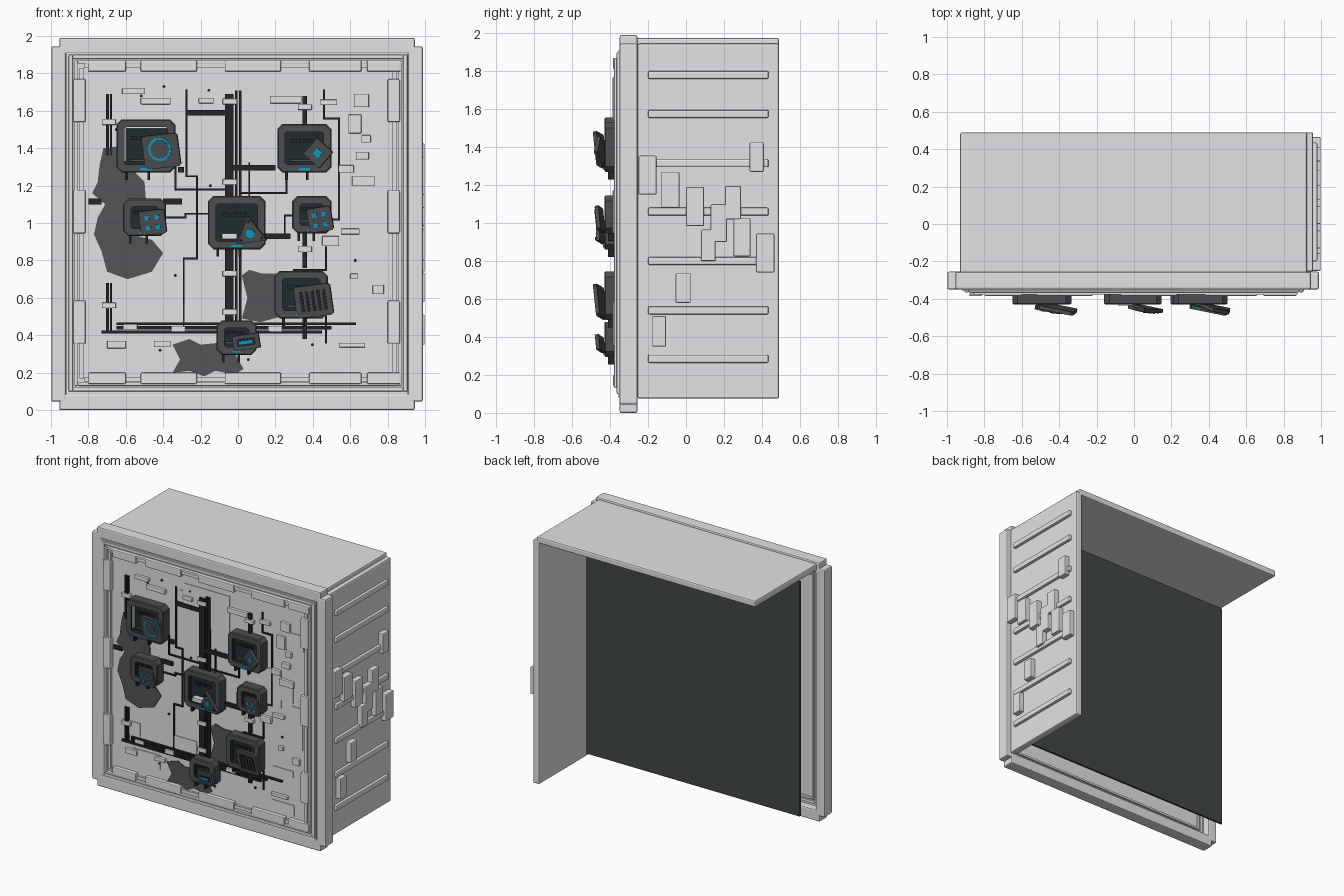
import bpy, bmesh, math, random

random.seed(4)


def material(name, rgb):
    m = bpy.data.materials.new(name)
    m.diffuse_color = (*rgb, 1)
    return m


MATS = [material("light_grey", (0.77, 0.77, 0.79)),
        material("dark_grey", (0.072, 0.077, 0.081)),
        material("black", (0.017, 0.018, 0.020)),
        material("deep_teal", (0.014, 0.025, 0.027)),
        material("cyan", (0.003, 0.35, 0.57)),
        material("scorch", (0.088, 0.091, 0.095)),
        material("sheet_charcoal", (0.054, 0.063, 0.065))]
GREY, DARK, BLACK, TEAL, CYAN, SCORCH, SHEET = range(7)


def rect(x0, x1, z0, z1):
    return [(x0, z0), (x1, z0), (x1, z1), (x0, z1)]


def centred(w, h, cx=0, cz=0):
    return rect(cx - w / 2, cx + w / 2, cz - h / 2, cz + h / 2)


def ngon(n, r, cx=0, cz=0, turn=0):
    return [(cx + r * math.cos(turn + math.tau * i / n),
             cz + r * math.sin(turn + math.tau * i / n)) for i in range(n)]


def chamfered(x0, x1, z0, z1, c):
    return [(x0 + c, z0), (x1 - c, z0), (x1, z0 + c), (x1, z1 - c),
            (x1 - c, z1), (x0 + c, z1), (x0, z1 - c), (x0, z0 + c)]


def loft(bm, loops, mats):
    """Skin successive (outline, y) loops, then cap both ends; mats has one entry per band plus the last cap."""
    rows = [[bm.verts.new((x, y, z)) for x, z in pts] for pts, y in loops]
    n = len(rows[0])
    bm.faces.new(rows[0]).material_index = mats[0]
    for a, b, m in zip(rows, rows[1:], mats):
        for i in range(n):
            bm.faces.new((a[i], b[i], b[(i + 1) % n], a[(i + 1) % n])).material_index = m
    bm.faces.new(rows[-1][::-1]).material_index = mats[-1]


def prism(bm, pts, y0, y1, mat):
    loft(bm, [(pts, y0), (pts, y1)], [mat, mat])


def finish(name, bm, bevel=0.0):
    bmesh.ops.recalc_face_normals(bm, faces=bm.faces[:])
    me = bpy.data.meshes.new(name)
    bm.to_mesh(me)
    bm.free()
    for m in MATS:
        me.materials.append(m)
    ob = bpy.data.objects.new(name, me)
    bpy.context.collection.objects.link(ob)
    if bevel:
        mod = ob.modifiers.new("bevel", 'BEVEL')
        mod.width, mod.segments = bevel, 2
        mod.limit_method = 'ANGLE'
    return ob


def solid(name, pieces, bevel=0.0):
    bm = bmesh.new()
    for p in pieces:
        prism(bm, *p)
    return finish(name, bm, bevel)


# Outer frame with stepped corners
bars = [(rect(-0.998, -0.92, 0.045, 1.945), -0.35, -0.255, GREY),
        (rect(0.91, 0.988, 0.045, 1.945), -0.35, -0.255, GREY)]
for zc in (0.0425, 1.9475):
    bars.append((centred(1.90, 0.085, -0.005, zc), -0.349, -0.256, GREY))
solid("outer_frame", bars, 0.009)


def ring(name, hx, z0, z1, w, y0, y1):
    solid(name, [(rect(-hx, -hx + w, z0, z1), y0, y1, GREY),
                 (rect(hx - w, hx, z0, z1), y0, y1, GREY),
                 (rect(-hx + w, hx - w, z0, z0 + w), y0, y1, GREY),
                 (rect(-hx + w, hx - w, z1 - w, z1), y0, y1, GREY)], 0.004)


ring("bezel_outer", 0.905, 0.10, 1.90, 0.022, -0.365, -0.30)
ring("bezel_inner", 0.875, 0.13, 1.87, 0.018, -0.378, -0.30)
solid("wall_panel", [(rect(-0.92, 0.91, 0.08, 1.91), -0.355, -0.31, GREY)])

# Housing: top, right wall and inner dark sheet
solid("top_panel", [(rect(-0.93, 0.925, 1.925, 1.975), -0.265, 0.49, GREY)], 0.010)
solid("right_panel", [(rect(0.905, 0.958, 0.075, 1.945), -0.255, 0.49, GREY)], 0.010)
solid("inner_sheet", [(rect(-0.907, 0.907, 0.095, 1.90), -0.10, -0.082, SHEET)], 0.004)

# Ribs and blocks on the right wall
solid("side_ribs", [(rect(0.94, 0.98, z - 0.021, z + 0.021), -0.20, 0.435, GREY)
                    for z in (1.78, 1.575, 1.315, 1.06, 0.80, 0.54, 0.285)], 0.008)
BLOCKS = [(-0.25, -0.155, 1.15, 1.355), (-0.13, -0.035, 1.08, 1.27), (0.0, 0.095, 0.985, 1.19),
          (0.13, 0.215, 0.90, 1.10), (0.205, 0.29, 1.02, 1.195), (0.08, 0.155, 0.80, 0.965),
          (0.25, 0.34, 0.825, 1.025), (0.37, 0.465, 0.74, 0.945), (0.335, 0.41, 1.27, 1.425),
          (-0.055, 0.025, 0.58, 0.735), (-0.18, -0.105, 0.35, 0.51)]
solid("side_blocks", [(rect(0.94, 0.998, z0, z1), y0, y1, GREY)
                      for y0, y1, z0, z1 in BLOCKS], 0.006)

# Clips and rails around the panel edge
clips = []
for x0, x1 in ((-0.80, -0.60), (-0.52, -0.22), (-0.07, 0.23), (0.38, 0.66), (0.69, 0.87)):
    clips += [(rect(x0, x1, z0, z0 + 0.06), -0.384, -0.34, GREY) for z0 in (0.14, 1.81)]
for x0 in (-0.88, 0.80):
    clips += [(rect(x0, x0 + 0.065, z, z + 0.23), -0.386, -0.34, GREY)
              for z in (0.355, 0.945, 1.54)]
solid("edge_clips", clips, 0.006)
rails = [(centred(0.024, 1.66, s * 0.835, 1.0), -0.37, -0.34, GREY) for s in (-1, 1)]
rails += [(centred(1.64, 0.024, 0, z), -0.37, -0.34, GREY) for z in (0.165, 1.84)]
solid("edge_rails", rails)

# Thin plates and small modules on the panel
PLATES = [(-0.21, 0.18, 1.47, 1.76), (0.62, 0.81, 1.50, 1.62), (0.71, 0.80, 0.74, 1.06),
          (-0.30, -0.10, 0.47, 0.57), (-0.73, -0.58, 0.48, 0.58), (-0.64, -0.41, 0.27, 0.38),
          (0.54, 0.73, 0.22, 0.30), (0.55, 0.72, 0.51, 0.56), (-0.24, -0.02, 1.64, 1.70),
          (0.62, 0.72, 1.08, 1.20), (0.50, 0.62, 1.02, 1.30)]
solid("thin_plates", [(rect(*p), -0.361, -0.34, GREY) for p in PLATES])
MODULES = [(-0.52, -0.36, 1.635, 1.67), (-0.62, -0.50, 1.69, 1.72), (0.17, 0.34, 1.64, 1.68),
           (0.62, 0.70, 1.62, 1.69), (0.59, 0.66, 1.48, 1.58), (0.54, 0.62, 1.27, 1.31),
           (0.63, 0.70, 1.34, 1.38), (0.61, 0.73, 1.20, 1.25), (0.45, 0.54, 0.88, 0.93),
           (0.55, 0.65, 0.94, 0.97), (-0.70, -0.60, 0.33, 0.37), (-0.45, -0.36, 0.34, 0.37),
           (0.54, 0.68, 0.335, 0.36), (0.72, 0.78, 0.62, 0.67), (0.60, 0.64, 0.70, 0.73),
           (0.44, 0.53, 1.63, 1.66), (-0.21, -0.13, 1.64, 1.67), (0.66, 0.71, 1.43, 1.47)]
solid("small_modules", [(rect(*p), -0.376, -0.34, GREY) for p in MODULES], 0.004)

# Scorch marks: thin plates with ragged outlines
LEFT = [(-0.74, 1.31), (-0.72, 1.40), (-0.64, 1.41), (-0.56, 1.28), (-0.50, 1.22), (-0.49, 1.10),
        (-0.53, 0.93), (-0.46, 0.91), (-0.40, 0.84), (-0.46, 0.74), (-0.59, 0.70), (-0.70, 0.74),
        (-0.73, 0.85), (-0.77, 0.94), (-0.75, 1.03), (-0.71, 1.10), (-0.78, 1.16), (-0.75, 1.22)]
MIDDLE = [(0.02, 0.72), (0.06, 0.75), (0.13, 0.73), (0.21, 0.73), (0.23, 0.50), (0.12, 0.47),
          (0.02, 0.49), (0.05, 0.60)]
LOW = [(-0.35, 0.35), (-0.26, 0.38), (-0.20, 0.35), (-0.10, 0.36), (-0.01, 0.29), (0.03, 0.22),
       (-0.02, 0.19), (-0.12, 0.21), (-0.18, 0.18), (-0.26, 0.21), (-0.35, 0.20), (-0.31, 0.27)]
solid("scorch_marks", [(p, -0.363, -0.354, SCORCH) for p in (LEFT, MIDDLE, LOW)])

# Cable bundles and routed traces
BUNDLES = [(-0.07, -0.025, 0.46, 1.69), (-0.015, -0.002, 0.46, 1.71), (0.006, 0.020, 0.46, 1.71),
           (-0.705, -0.69, 1.36, 1.69), (-0.685, -0.675, 1.36, 1.69),
           (-0.705, -0.69, 0.41, 0.68), (-0.685, -0.675, 0.41, 0.68),
           (0.345, 0.37, 1.50, 1.68), (0.345, 0.37, 0.76, 0.95), (0.345, 0.37, 0.38, 0.50),
           (-0.65, 0.63, 0.455, 0.468), (-0.65, 0.50, 0.432, 0.449), (-0.73, 0.45, 0.41, 0.426),
           (-0.27, -0.06, 1.575, 1.605), (-0.07, 0.20, 1.28, 1.31), (-0.80, -0.73, 1.10, 1.13),
           (-0.40, -0.30, 1.10, 1.13), (0.12, 0.28, 0.915, 0.945), (-0.32, -0.29, 1.27, 1.30)]
solid("cable_bundles", [(rect(*b), -0.371, -0.34, BLACK) for b in BUNDLES])
TRACES = [[(-0.275, 1.71), (-0.275, 1.25), (-0.22, 1.25), (-0.22, 0.81), (-0.29, 0.81), (-0.29, 0.45)],
          [(-0.335, 1.32), (-0.335, 1.18), (-0.05, 1.18)],
          [(-0.40, 1.03), (-0.28, 1.03), (-0.28, 1.05), (-0.15, 1.05)],
          [(0.46, 1.71), (0.46, 1.56), (0.54, 1.56), (0.54, 1.02), (0.48, 1.02)],
          [(0.02, 1.16), (0.26, 1.16), (0.26, 1.28)], [(0.06, 1.14), (0.06, 1.32)],
          [(0.14, 0.93), (0.25, 0.93), (0.25, 1.04), (0.30, 1.04)],
          [(0.30, 0.75), (0.47, 0.75), (0.47, 0.87)], [(0.47, 0.36), (0.47, 0.50)]]
runs = []
for path in TRACES:
    for (xa, za), (xb, zb) in zip(path, path[1:]):
        runs.append((rect(min(xa, xb) - 0.005, max(xa, xb) + 0.005,
                          min(za, zb) - 0.005, max(za, zb) + 0.005), -0.366, -0.35, BLACK))
solid("routed_traces", runs)
CLAMPS = [(-0.045, 1.65), (-0.045, 1.22), (-0.045, 0.73), (-0.045, 0.525), (-0.575, 0.445),
          (-0.32, 0.435), (0.2, 0.435), (-0.69, 1.54), (-0.69, 0.56), (0.357, 1.62), (0.357, 0.86)]
solid("cable_clamps", [(centred(0.075, 0.03, x, z), -0.378, -0.35, GREY) for x, z in CLAMPS], 0.004)
solid("bolts", [(ngon(8, 0.008, random.uniform(-0.75, 0.75), z), -0.364, -0.35, BLACK)
                for z in (1.73, 1.70, 1.71, 1.68, 1.5, 1.2, 0.8, 0.65, 0.35, 0.32, 0.27, 0.72)])

# Wall devices: chamfered housing with recessed screen, prongs and inner parts
DEVICES = [("upper_left", -0.65, -0.335, 1.27, 1.555), ("upper_right", 0.21, 0.50, 1.27, 1.53),
           ("mid_left", -0.615, -0.385, 0.93, 1.13), ("centre", -0.16, 0.147, 0.86, 1.145),
           ("mid_right", 0.29, 0.50, 0.945, 1.145), ("lower_right", 0.195, 0.48, 0.49, 0.745),
           ("lower_centre", -0.115, 0.10, 0.295, 0.48)]
for name, x0, x1, z0, z1 in DEVICES:
    bm = bmesh.new()
    w, h, t = x1 - x0, z1 - z0, 0.042
    outer = chamfered(x0, x1, z0, z1, 0.028)
    lip = chamfered(x0 + 0.006, x1 - 0.006, z0 + 0.006, z1 - 0.006, 0.026)
    inner = chamfered(x0 + t, x1 - t, z0 + t, z1 - t, 0.010)
    loft(bm, [(outer, -0.35), (outer, -0.424), (lip, -0.43), (inner, -0.43), (inner, -0.395)],
         [DARK, DARK, DARK, BLACK, TEAL])
    cx = (x0 + x1) / 2
    for i in range(3):
        prism(bm, centred(w * 0.12, h * 0.08, x0 + w * (0.3 + 0.16 * i), z1 - h * 0.35), -0.405, -0.39, BLACK)
    prism(bm, centred(w * 0.55, 0.012, cx, z0 + 0.065), -0.412, -0.39, DARK)
    prism(bm, centred(w * 0.2, 0.012, cx, z0 + 0.018), -0.436, -0.42, CYAN)
    for s in (0.17, 0.55):
        prism(bm, centred(0.014, 0.05, x0 + w * s, z0 - 0.015), -0.41, -0.38, BLACK)
    finish(name + "_device", bm)
solid("centre_tag", [(centred(0.08, 0.03, -0.045, 0.93), -0.436, -0.39, GREY)])
solid("upper_left_trim", [(rect(-0.606, -0.38, 1.505, 1.513), -0.42, -0.39, GREY),
                          (rect(-0.606, -0.598, 1.33, 1.505), -0.42, -0.39, GREY)])


# Loose cover plates hanging off the devices, top right corner swung forward
def cover(name, x, z, outline, marks, roll):
    pieces = [(outline, -0.01, 0.01, DARK)] + [(p, -0.01 - t, -0.008, m) for p, t, m in marks]
    ob = solid(name, pieces)
    ob.location = (x, -0.453, z)
    ob.rotation_euler = (0.13, roll, -0.2)


dots = [(centred(0.024, 0.024, sx * 0.027, sz * 0.027), 0.006, CYAN) for sx in (-1, 1) for sz in (-1, 1)]
cover("ring_cover", -0.41, 1.385, chamfered(-0.098, 0.098, -0.09, 0.09, 0.012),
      [(ngon(32, 0.063, -0.005, 0.012), 0.005, CYAN), (ngon(32, 0.05, -0.005, 0.012), 0.008, DARK)], -0.11)
cover("diamond_cover", 0.43, 1.375, centred(0.115, 0.115),
      [(centred(0.04, 0.04), 0.006, CYAN)], 0.75)
cover("left_dot_cover", -0.455, 1.005, chamfered(-0.07, 0.07, -0.065, 0.065, 0.01), dots, -0.1)
cover("right_dot_cover", 0.44, 1.02, chamfered(-0.065, 0.065, -0.065, 0.065, 0.01), dots, -0.15)
cover("triangle_cover", 0.068, 0.945, ngon(3, 0.095, turn=1.7),
      [(ngon(20, 0.024), 0.006, CYAN)] +
      [(ngon(8, 0.008, 0.065 * math.cos(a), 0.065 * math.sin(a)), 0.006, BLACK)
       for a in (1.7, 3.79, 5.89)], 0)
cover("slatted_cover", 0.405, 0.585, chamfered(-0.10, 0.10, -0.085, 0.085, 0.012),
      [(centred(0.017, 0.11, i * 0.031, 0), 0.004, BLACK) for i in range(-2, 3)], -0.12)
cover("bar_cover", 0.045, 0.365, centred(0.145, 0.08),
      [(centred(0.10, 0.04), 0.004, BLACK), (centred(0.075, 0.018), 0.007, CYAN)], -0.14)
